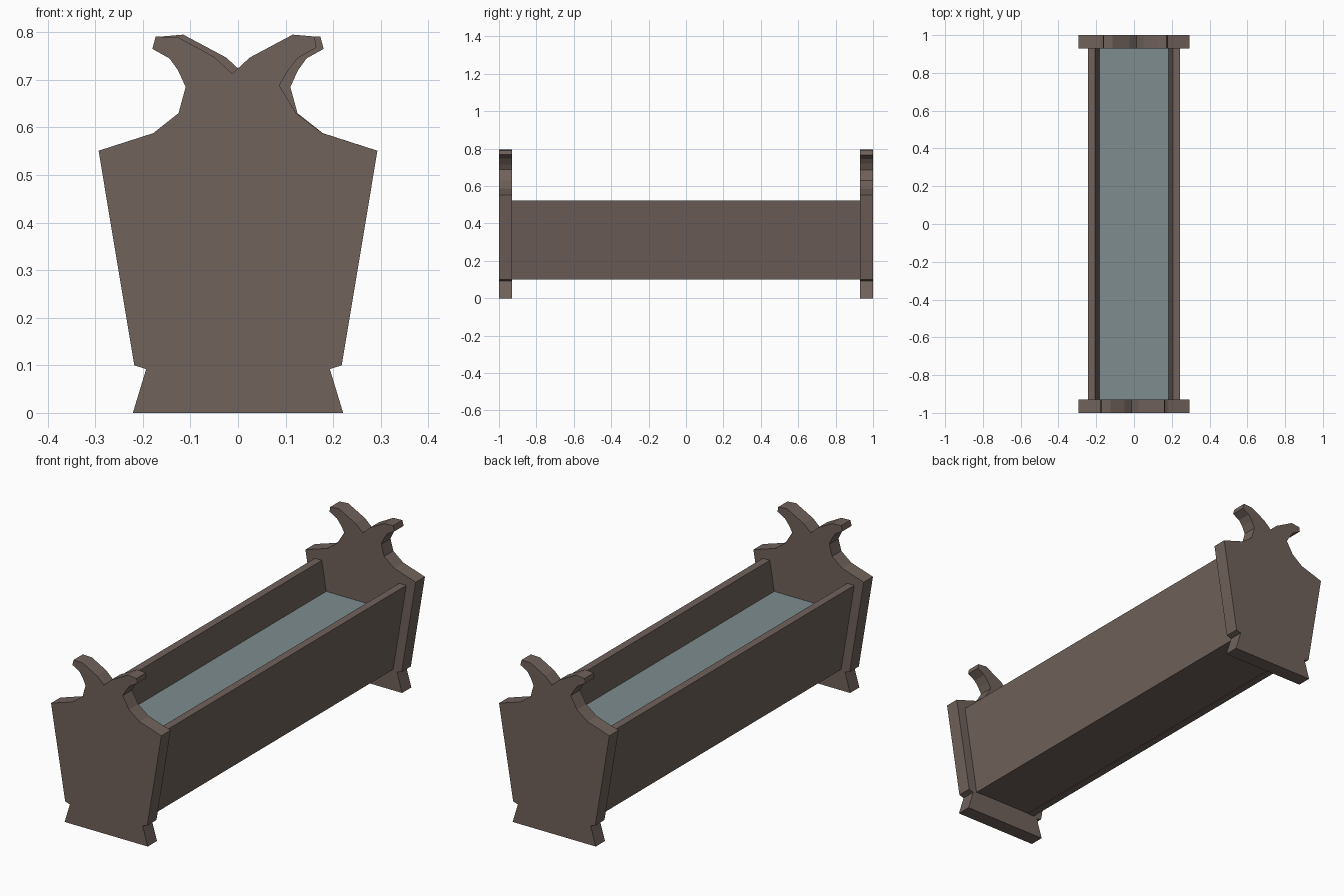
import bpy, bmesh

if "Cube" in bpy.data.objects:
    bpy.data.objects.remove(bpy.data.objects["Cube"])


def material(name, rgb):
    m = bpy.data.materials.new(name)
    m.diffuse_color = (*rgb, 1)
    m.use_nodes = True
    m.node_tree.nodes["Principled BSDF"].inputs["Base Color"].default_value = m.diffuse_color
    return m


wood = material("brown wood", (0.162, 0.122, 0.105))
cloth = material("grey blue cloth", (0.208, 0.262, 0.275))


def extrude_profile(name, profile, y0, y1, mat):
    """Solid made from an x/z outline swept from y0 to y1."""
    bm = bmesh.new()
    face = bm.faces.new([bm.verts.new((x, y0, z)) for x, z in profile])
    ext = bmesh.ops.extrude_face_region(bm, geom=[face])
    moved = [v for v in ext["geom"] if isinstance(v, bmesh.types.BMVert)]
    bmesh.ops.translate(bm, verts=moved, vec=(0, y1 - y0, 0))
    bmesh.ops.recalc_face_normals(bm, faces=bm.faces)
    mesh = bpy.data.meshes.new(name)
    bm.to_mesh(mesh)
    bm.free()
    mesh.materials.append(mat)
    ob = bpy.data.objects.new(name, mesh)
    bpy.context.collection.objects.link(ob)
    return ob


# End boards: slightly uneven horned outline, the back one turned half round
board = [(-0.221, 0), (0.221, 0), (0.193, 0.092), (0.218, 0.1),
         (0.293, 0.551), (0.177, 0.588), (0.122, 0.63), (0.087, 0.688),
         (0.102, 0.715), (0.126, 0.746), (0.165, 0.768), (0.161, 0.791),
         (0.115, 0.795), (0.025, 0.747), (-0.012, 0.713), (-0.05, 0.748),
         (-0.125, 0.789), (-0.173, 0.791), (-0.18, 0.765), (-0.144, 0.745),
         (-0.126, 0.72), (-0.11, 0.685), (-0.125, 0.63), (-0.178, 0.588),
         (-0.293, 0.551), (-0.218, 0.1), (-0.193, 0.092)]
extrude_profile("front_end_board", board, -1.0, -0.93, wood)
extrude_profile("back_end_board", [(-x, z) for x, z in board], 0.93, 1.0, wood)

# Leaning side panels
for side, s in (("left", -1), ("right", 1)):
    panel = [(0.173, 0.1), (0.243, 0.523), (0.206, 0.523), (0.137, 0.1)]
    extrude_profile(side + "_side_panel", [(s * x, z) for x, z in panel],
                    -0.93, 0.93, wood)

# Floor between the panels
extrude_profile("floor", [(-0.138, 0.102), (0.138, 0.102), (0.143, 0.14), (-0.143, 0.14)],
                -0.93, 0.93, wood)

# Mattress filling the trough
extrude_profile("mattress", [(-0.143, 0.14), (0.143, 0.14), (0.183, 0.38), (-0.183, 0.38)],
                -0.93, 0.93, cloth)
